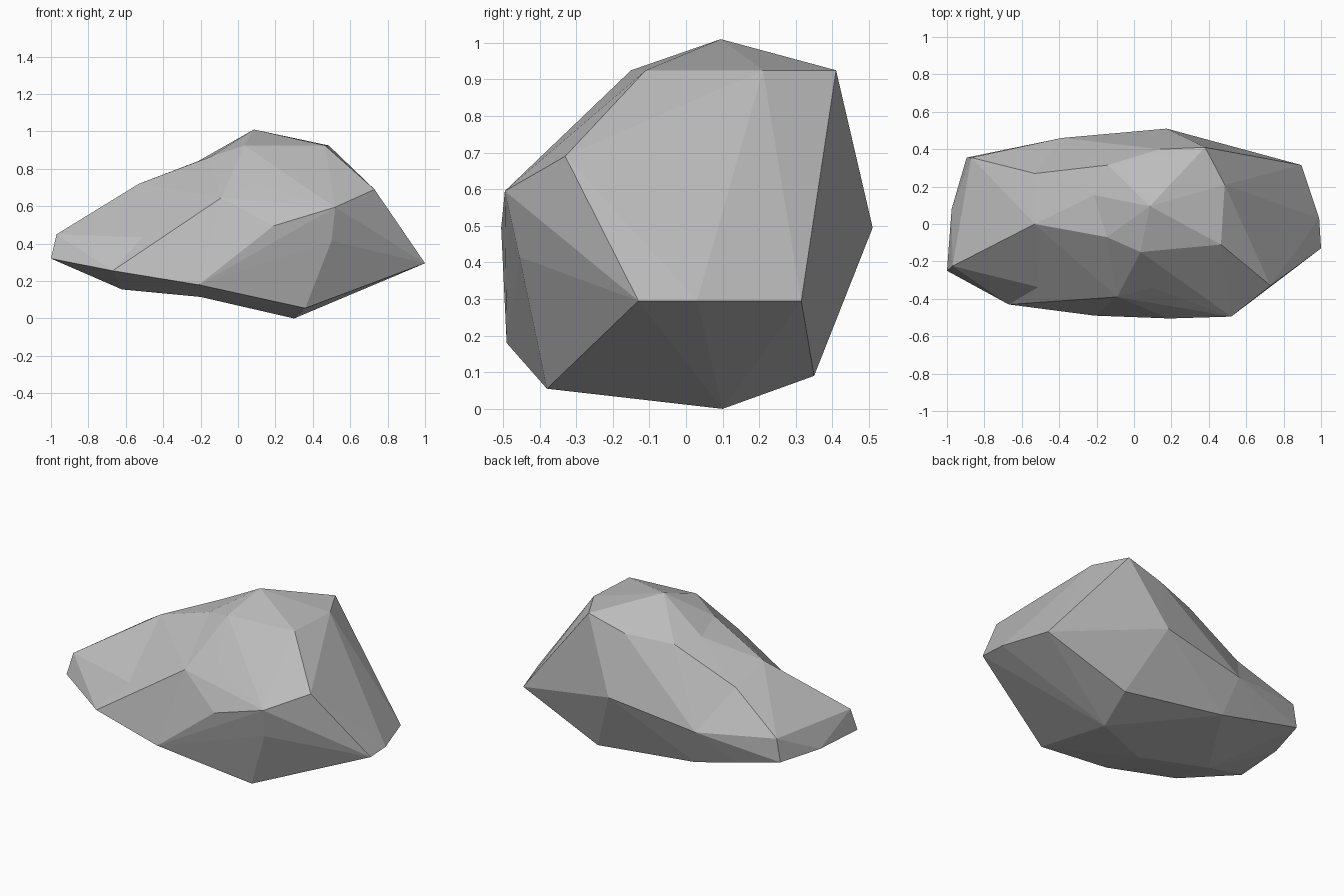
import bpy
import bmesh

# Remove the default cube only
default_cube = bpy.data.objects.get("Cube")
if default_cube:
    bpy.data.objects.remove(default_cube, do_unlink=True)


def make_material(name, grey):
    """Create a flat, matte, neutral material."""
    colour = (grey, grey, grey, 1)
    material = bpy.data.materials.new(name)
    material.use_nodes = True
    material.diffuse_color = colour
    shader = material.node_tree.nodes["Principled BSDF"]
    shader.inputs["Base Color"].default_value = colour
    shader.inputs["Roughness"].default_value = 1
    return material


def make_block(name, corners):
    """Wrap a faceted convex skin round corners given in hundredths."""
    bm = bmesh.new()
    for corner in corners:
        bm.verts.new([value / 100 for value in corner])
    result = bmesh.ops.convex_hull(bm, input=bm.verts)
    leftovers = {item for item in result["geom_interior"] + result["geom_unused"]
                 if isinstance(item, bmesh.types.BMVert)}
    bmesh.ops.delete(bm, geom=list(leftovers), context="VERTS")
    bmesh.ops.recalc_face_normals(bm, faces=bm.faces)

    mesh = bpy.data.meshes.new(name)
    bm.to_mesh(mesh)
    bm.free()
    block = bpy.data.objects.new(name, mesh)
    bpy.context.collection.objects.link(block)
    return block


def fuse(main, others):
    """Union the other blocks into the main one and remove them."""
    for other in others:
        modifier = main.modifiers.new("join " + other.name, "BOOLEAN")
        modifier.operation = "UNION"
        modifier.solver = "EXACT"
        modifier.object = other
    depsgraph = bpy.context.evaluated_depsgraph_get()
    mesh = bpy.data.meshes.new_from_object(main.evaluated_get(depsgraph))
    main.modifiers.clear()
    main.data = mesh
    for other in others:
        bpy.data.objects.remove(other, do_unlink=True)


# Tall end: peak, rim and back shoulder
crown = [
    (8.5, 9.5, 101), (48.5, 21, 92.5), (38, 41, 92.5), (46.5, -11, 92.5),
    (3.5, -15, 92.5), (14, 40, 86),
]

# Tall end: front shoulder, side wall and foot
flank = [
    (73, -33, 69), (52, -49.5, 59.5), (19, -50.5, 49.5), (50, -45.5, 41.5),
    (9.5, -34, 72.5), (100, -13, 29.5), (99, 3, 29.5), (89.5, 31.5, 29.5),
    (17.5, 51, 49.5), (36, -38, 5.5), (30, 10, 0), (36, 35, 9),
]

# Ring of corners where the tall end meets the waist
inner_ring = [
    (-14.5, -7, 86.5), (-21.5, 15.5, 84), (-14, 31.5, 83.5),
    (-38.5, 46, 41), (-33, 38, 18), (-20, -20, 11.5), (-21, -49, 18),
    (-9, -39, 64.5),
]

# Ring of corners where the waist meets the long tip
outer_ring = [
    (-53, 0, 72), (-46.5, 6.5, 72), (-53, 27, 65.5), (-38.5, 46, 41),
    (-61.5, 37, 25), (-62, -9, 15.5), (-67, -43, 25.5), (-42, -36, 43),
]

# Blunt end of the long tip
tip = [
    (-90, -3, 46), (-97, -22.5, 45), (-87, 35.5, 46),
    (-89.5, 35.5, 32), (-97.5, 8, 32), (-100, -25, 32),
]

boulder = make_block("boulder", crown + flank + inner_ring)
waist = make_block("waist", inner_ring + outer_ring)
long_tip = make_block("long tip", outer_ring + tip)
fuse(boulder, [waist, long_tip])

# Flat stone facets
boulder.data.materials.clear()
boulder.data.materials.append(make_material("grey stone", 0.5))
for face in boulder.data.polygons:
    face.use_smooth = False
    face.material_index = 0
